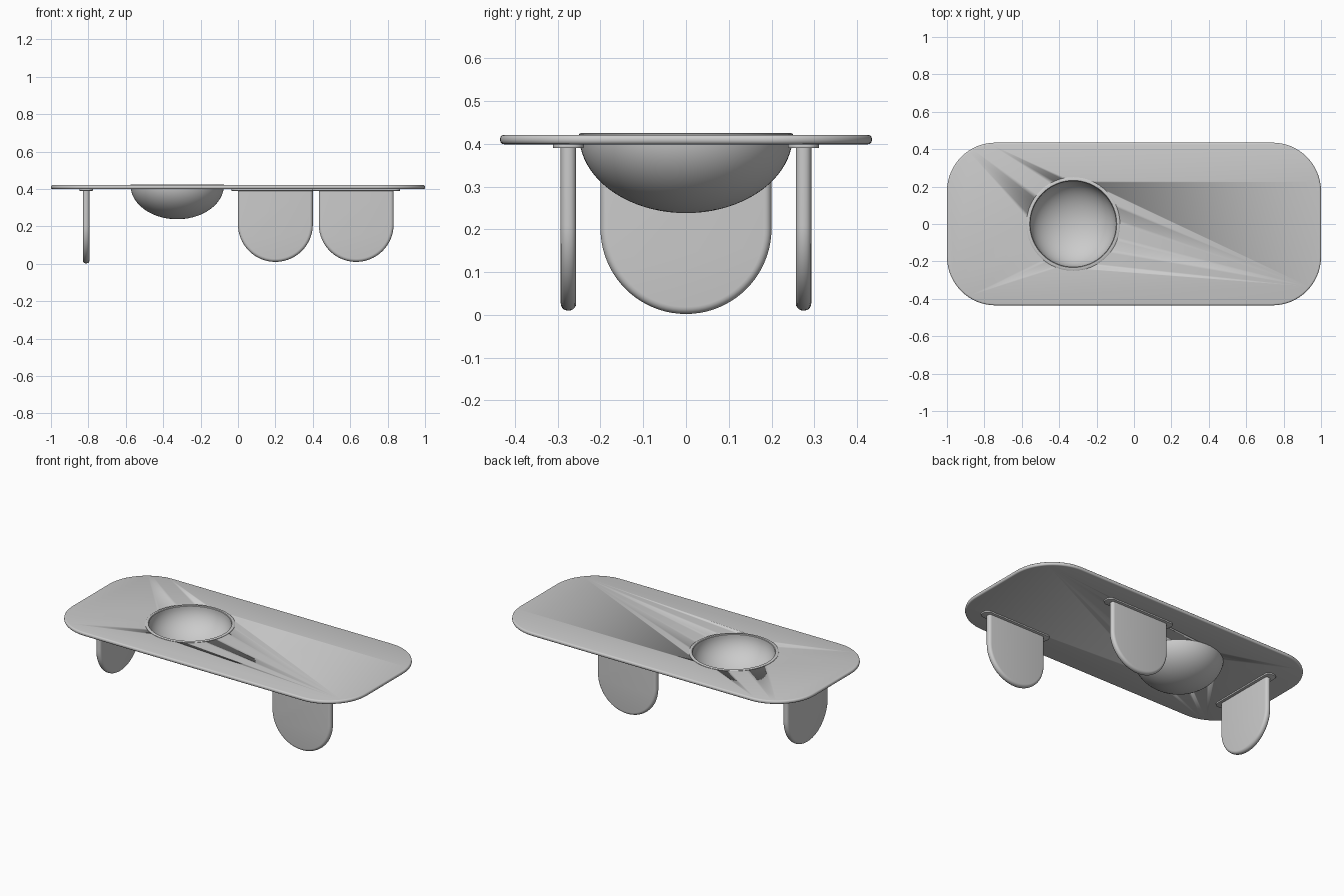
import bpy, bmesh, math
from mathutils import Matrix, Vector

cube = bpy.data.objects.get("Cube")
if cube:
    bpy.data.objects.remove(cube, do_unlink=True)

GREY = (0.6, 0.6, 0.6, 1)
mat = bpy.data.materials.new("light_grey")
mat.use_nodes = True
mat.diffuse_color = GREY
mat.node_tree.nodes["Principled BSDF"].inputs["Base Color"].default_value = GREY

TOP, BOTTOM = 0.421, 0.399
BOWL = Vector((-0.325, 0, 0))


def finish(name, bm):
    """Turn a bmesh into a smooth-shaded object with sharp edges kept."""
    bmesh.ops.recalc_face_normals(bm, faces=bm.faces)
    mesh = bpy.data.meshes.new(name)
    bm.to_mesh(mesh)
    bm.free()
    mesh.materials.append(mat)
    obj = bpy.data.objects.new(name, mesh)
    bpy.context.collection.objects.link(obj)
    bpy.ops.object.select_all(action="DESELECT")
    obj.select_set(True)
    bpy.context.view_layer.objects.active = obj
    bpy.ops.object.shade_smooth_by_angle(angle=math.radians(35))
    return obj


def arc(cx, cy, r, start, end, n):
    angles = [math.radians(start + (end - start) * i / n) for i in range(n + 1)]
    return [(cx + r * math.cos(a), cy + r * math.sin(a)) for a in angles]


def rounded_rect(hx, hy, r, n=16):
    pts = []
    for k, (sx, sy) in enumerate([(1, 1), (-1, 1), (-1, -1), (1, -1)]):
        pts += arc(sx * (hx - r), sy * (hy - r), r, 90 * k, 90 * k + 90, n)
    return pts


def slab(name, outline, thickness, matrix, round_edge=0, segments=3, square_y=None):
    """Extrude an outline along z, round its rims, then place it."""
    bm = bmesh.new()
    face = bm.faces.new([bm.verts.new((x, y, 0)) for x, y in outline])
    out = bmesh.ops.extrude_face_region(bm, geom=[face])
    moved = [g for g in out["geom"] if isinstance(g, bmesh.types.BMVert)]
    bmesh.ops.translate(bm, verts=moved, vec=(0, 0, thickness))
    bmesh.ops.remove_doubles(bm, verts=bm.verts, dist=1e-4)
    if round_edge:
        rims = [e for e in bm.edges if abs(e.verts[0].co.z - e.verts[1].co.z) < 1e-6
                and (square_y is None or any(v.co.y < square_y - 1e-4 for v in e.verts))]
        bmesh.ops.bevel(bm, geom=rims, offset=round_edge, segments=segments,
                        profile=0.5, affect="EDGES", clamp_overlap=True)
    bmesh.ops.transform(bm, matrix=matrix, verts=bm.verts)
    return finish(name, bm)


# Tabletop with a round opening for the bowl
tabletop = slab("tabletop", rounded_rect(1, 0.435, 0.26), TOP - BOTTOM,
                Matrix.Translation((0, 0, BOTTOM)), 0.009, 3)
hole = slab("bowl_hole_cutter", arc(0, 0, 0.24, 0, 354.375, 63), 0.2,
            Matrix.Translation(BOWL + Vector((0, 0, 0.3))))
hole.hide_render = True
cut = tabletop.modifiers.new("bowl_hole", "BOOLEAN")
cut.operation, cut.object, cut.solver = "DIFFERENCE", hole, "EXACT"
bpy.context.view_layer.objects.active = tabletop
bpy.ops.object.modifier_apply(modifier="bowl_hole")
bpy.data.objects.remove(hole, do_unlink=True)

# Sunken bowl, turned from an outer and an inner curve joined by a rim
steps = 20
quarter = [math.pi / 2 * i / steps for i in range(steps + 1)]
profile = [(0.25 * math.sin(a), TOP - 0.183 * math.cos(a)) for a in quarter]
profile += [(0.25, 0.423), (0.247, 0.425), (0.233, 0.425), (0.23, 0.422)]
profile += [(0.23 * math.sin(a), 0.418 - 0.165 * math.cos(a)) for a in reversed(quarter)]
bm = bmesh.new()
verts = [bm.verts.new((r, 0, z)) for r, z in profile]
edges = [bm.edges.new(pair) for pair in zip(verts, verts[1:])]
bmesh.ops.spin(bm, geom=verts + edges, cent=(0, 0, 0), axis=(0, 0, 1),
               angle=2 * math.pi, steps=64, use_duplicate=False)
bmesh.ops.remove_doubles(bm, verts=bm.verts, dist=1e-4)
bmesh.ops.translate(bm, verts=bm.verts, vec=BOWL)
finish("bowl", bm)


# Legs: upright round-ended panels, each under a thin mounting plate
def leg(name, x, y, bottom, turn):
    place = Matrix.Translation((x, y, 0)) @ Matrix.Rotation(turn, 4, "Z")
    top = 0.392
    outline = arc(0, bottom + 0.2, 0.2, 180, 360, 40) + [(0.2, top), (-0.2, top)]
    upright = Matrix.Translation((0, 0.018, 0)) @ Matrix.Rotation(math.pi / 2, 4, "X")
    slab(name, outline, 0.036, place @ upright, 0.0165, 5, top)
    slab(name + "_plate", rounded_rect(0.235, 0.036, 0.03, 8), 0.01,
         place @ Matrix.Translation((0, 0, 0.39)), 0.002, 2)


leg("front_leg", 0.632, -0.275, 0.01, 0)
leg("back_leg", 0.2, 0.275, 0.01, 0)
leg("end_leg", -0.812, 0, 0.002, math.pi / 2)
